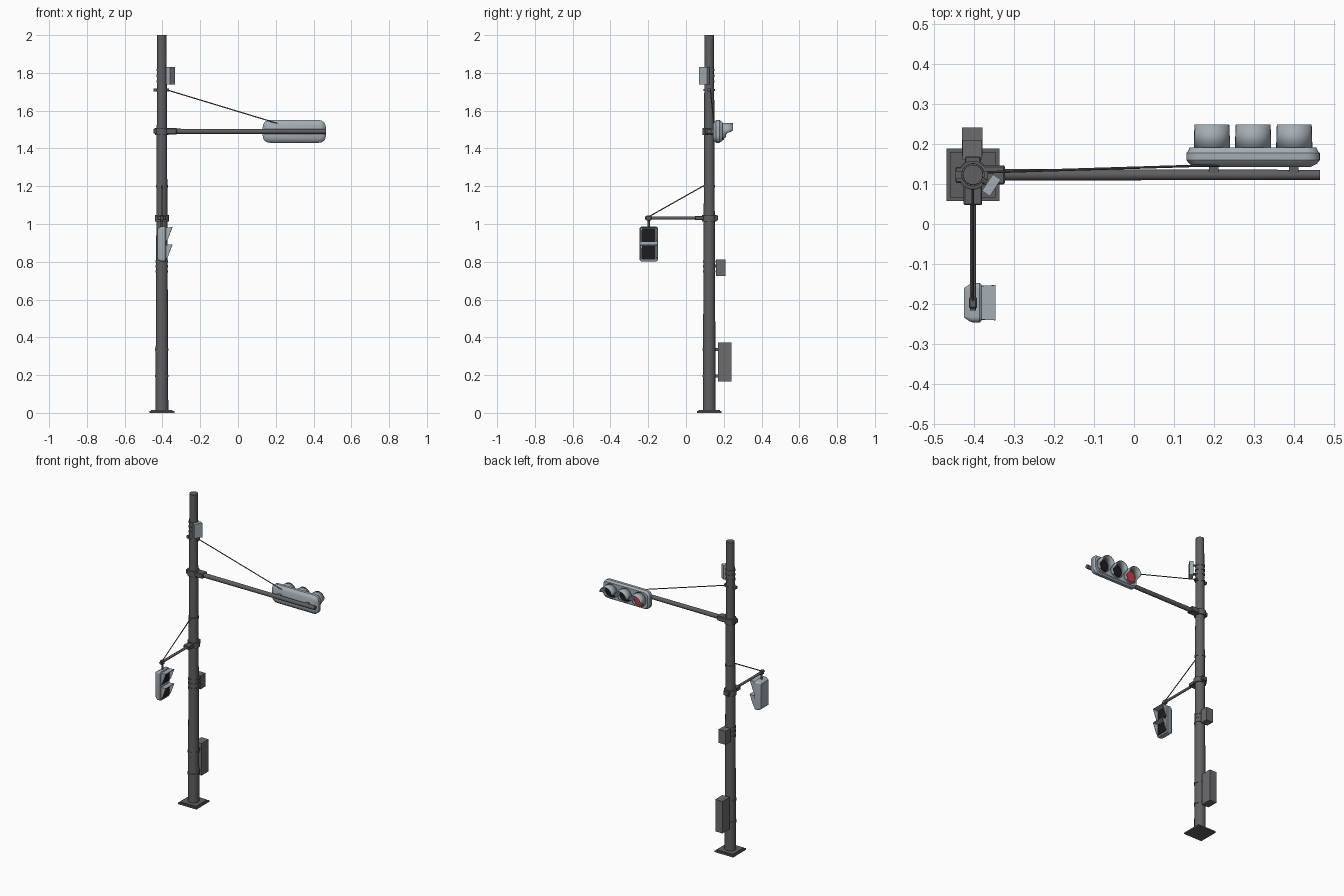
import bpy, bmesh, math
from mathutils import Vector, Matrix

if "Cube" in bpy.data.objects:
    bpy.data.objects.remove(bpy.data.objects["Cube"])

PX, PY = -0.403, 0.123          # pole axis


def material(name, rgb):
    m = bpy.data.materials.new(name)
    m.diffuse_color = (*rgb, 1)
    m.use_nodes = True
    m.node_tree.nodes["Principled BSDF"].inputs["Base Color"].default_value = m.diffuse_color
    return m


STEEL = material("dark_steel", (0.115, 0.113, 0.12))
CABINET = material("cabinet_grey", (0.15, 0.147, 0.158))
SHELL = material("pale_grey", (0.37, 0.42, 0.455))
BLACK = material("black_lens", (0.012, 0.012, 0.013))
RED = material("red_lens", (0.6, 0.045, 0.06))


def finish(name, bm, mat, smooth=True, thick=0):
    if not thick:
        bmesh.ops.recalc_face_normals(bm, faces=bm.faces)
    me = bpy.data.meshes.new(name)
    bm.to_mesh(me)
    bm.free()
    ob = bpy.data.objects.new(name, me)
    bpy.context.collection.objects.link(ob)
    me.materials.append(mat)
    if thick:
        mod = ob.modifiers.new("thickness", 'SOLIDIFY')
        mod.thickness = thick
        mod.offset = 0
    if smooth:
        bpy.ops.object.select_all(action='DESELECT')
        ob.select_set(True)
        bpy.context.view_layer.objects.active = ob
        bpy.ops.object.shade_smooth_by_angle(angle=math.radians(35))
    return ob


def rod(name, p, q, r, mat=STEEL, r2=None, sides=16):
    p, q = Vector(p), Vector(q)
    d = q - p
    bm = bmesh.new()
    bmesh.ops.create_cone(bm, cap_ends=True, segments=sides, radius1=r,
                          radius2=r if r2 is None else r2, depth=d.length)
    rot = d.to_track_quat('Z', 'Y').to_matrix().to_4x4()
    bm.transform(Matrix.Translation((p + q) / 2) @ rot)
    return finish(name, bm, mat)


def box(name, lo, hi, mat=STEEL, turn=0, bevel=0):
    lo, hi = Vector(lo), Vector(hi)
    bm = bmesh.new()
    bmesh.ops.create_cube(bm, size=1)
    bmesh.ops.scale(bm, vec=hi - lo, verts=bm.verts)
    if bevel:
        bmesh.ops.bevel(bm, geom=bm.edges[:], offset=bevel, segments=1, affect='EDGES')
    bm.transform(Matrix.Translation((lo + hi) / 2) @ Matrix.Rotation(turn, 4, 'Z'))
    return finish(name, bm, mat, False)


def loft(name, half_w, half_h, corner, layers, place, mat):
    """Stack rounded rectangles; layers = (distance, inset); place maps (u, v, d) to xyz."""
    bm = bmesh.new()
    rings = []
    for d, inset in layers:
        r = max(corner - inset, 0.004)
        ring = []
        for k in range(4):
            sx, sy = ((1, 1), (-1, 1), (-1, -1), (1, -1))[k]
            for j in range(7):
                a = math.radians(90 * k + 15 * j)
                u = sx * (half_w - inset - r) + r * math.cos(a)
                v = sy * (half_h - inset - r) + r * math.sin(a)
                ring.append(bm.verts.new(place(u, v, d)))
        rings.append(ring)
    n = len(rings[0])
    for a, b in zip(rings, rings[1:]):
        for i in range(n):
            bm.faces.new((a[i], a[(i + 1) % n], b[(i + 1) % n], b[i]))
    bm.faces.new(rings[0])
    bm.faces.new(rings[-1])
    return finish(name, bm, mat)


def pole_r(z):
    return 0.034 - 0.0045 * z


def band(name, z, h=0.012, extra=0.003):
    rod(name, (PX, PY, z - h / 2), (PX, PY, z + h / 2), pole_r(z) + extra, sides=24)


# Base plate and tapered pole
box("base_plate", (PX - .066, PY - .066, 0), (PX + .066, PY + .066, .009))
box("base_step", (PX - .057, PY - .057, .009), (PX + .057, PY + .057, .015))
rod("pole", (PX, PY, .01), (PX, PY, 2), pole_r(0), r2=pole_r(2), sides=24)
for i, z in enumerate((.195, .335, .748, .777, .802, 1.2, 1.71, 1.755, 1.785, 1.815)):
    band(f"pole_band_{i}", z)

# Long arm with its clamp and stay cable
band("arm_collar", 1.49, .036, .008)
box("arm_clamp_front", (PX + .02, PY - .024, 1.475), (PX + .08, PY + .024, 1.507), bevel=.004)
box("arm_clamp_back", (PX - .044, PY - .02, 1.478), (PX - .02, PY + .02, 1.505), bevel=.003)
rod("signal_arm", (PX, PY, 1.49), (.465, PY, 1.49), .0145, r2=.0125)
rod("signal_stay_cable", (PX + .02, PY + .006, 1.712), (.30, .15, 1.505), .003, sides=8)
box("stay_lug", (PX - .044, PY - .01, 1.702), (PX + .038, PY + .01, 1.718))

# Vehicle signal head facing the back
SX, SZ = .298, 1.49
loft("signal_housing", .167, .06, .036,
     ((.143, .022), (.150, .008), (.160, 0), (.178, 0), (.182, .004), (.192, .009)),
     lambda u, v, d: (SX + u, d, SZ + v), SHELL)
for x in (.2, .4):
    box("signal_bracket", (x - .012, .12, 1.478), (x + .012, .15, 1.502))


def round_visor(name, cx):
    bm = bmesh.new()
    n, prev, quads = 32, None, []
    for i in range(n):
        a = 2 * math.pi * i / n
        c, s = math.cos(a), math.sin(a)
        t = min(1, max(0, (s + .25) / .3))      # full length above, short below
        end = .212 + .037 * t - (.012 if s < -.8 else 0)
        quads.append([bm.verts.new((cx + r * c, y, SZ + r * s))
                      for r, y in ((.044, .188), (.0425, end))])
    for i in range(n):
        a, b = quads[i], quads[(i + 1) % n]
        bm.faces.new((a[0], b[0], b[1], a[1]))
    finish(name, bm, SHELL, True, .003)


for label, cx, mat in (("red", .195, RED), ("middle", .298, BLACK), ("outer", .401, BLACK)):
    rod(label + "_lens", (cx, .188, SZ), (cx, .199, SZ), .041, mat, r2=.036, sides=32)
    round_visor(label + "_visor", cx)

# Short arm towards the front with clamp, stay and hanger
HY = -.197
band("walk_arm_collar", 1.03, .034, .008)
box("walk_clamp_front", (PX - .023, .047, 1.02), (PX + .023, .1, 1.043), bevel=.003)
box("walk_clamp_back", (PX - .02, .145, 1.018), (PX + .02, .169, 1.046), bevel=.003)
rod("walk_arm", (PX, PY, 1.032), (PX, -.217, 1.032), .0078)
rod("walk_stay_cable", (PX, PY - .025, 1.205), (PX, -.2, 1.037), .003, sides=8)
box("hanger_joint", (PX - .01, HY - .014, 1.018), (PX + .01, HY + .014, 1.044), bevel=.003)
rod("hanger", (PX, HY, .98), (PX, HY, 1.03), .006)

# Pedestrian signal head facing right
HZ = .894
loft("walk_housing", .049, .093, .014,
     ((-.425, .012), (-.412, .003), (-.405, 0), (-.386, 0), (-.382, .003)),
     lambda u, v, d: (d, HY + u, HZ + v), SHELL)
for label, z in (("upper", .941), ("lower", .849)):
    box(label + "_walk_lens", (-.384, HY - .036, z - .036), (-.378, HY + .036, z + .034), BLACK)
    # hood with a top plate and wedge sides
    bm = bmesh.new()
    back = [bm.verts.new((-.383, HY + s * .041, z + .039)) for s in (-1, 1)]
    tip = [bm.verts.new((-.347, HY + s * .043, z + .042)) for s in (-1, 1)]
    low = [bm.verts.new((-.383, HY + s * .041, z - .036)) for s in (-1, 1)]
    mid = [bm.verts.new((-.372, HY + s * .042, z - .024)) for s in (-1, 1)]
    bm.faces.new((back[0], tip[0], tip[1], back[1]))
    bm.faces.new((low[0], mid[0], tip[0], back[0]))
    bm.faces.new((back[1], tip[1], mid[1], low[1]))
    finish(label + "_walk_hood", bm, SHELL, False, .003)
# louvre bars on the lower lens
for i in range(4):
    z = .824 + i * .016
    box("louvre_bar", (-.379, HY - .035, z), (-.375, HY + .035, z + .002), STEEL)

# Cabinets strapped to the back of the pole
box("control_cabinet", (PX - .027, .17, .165), (PX + .024, .242, .372), CABINET)
box("small_cabinet", (PX - .026, .16, .725), (PX + .023, .21, .812), CABINET)
for z in (.195, .335, .777):
    box("cabinet_bracket", (PX - .014, .14, z - .008), (PX + .014, .175, z + .008))

# Sensor box near the pole top, turned towards the front right
box("sensor_box", (-.382, .085, 1.738), (-.332, .109, 1.83), SHELL, turn=math.radians(57))
for z in (1.755, 1.815):
    rod("sensor_bracket", (PX, PY, z), (-.357, .097, z), .007, sides=8)
